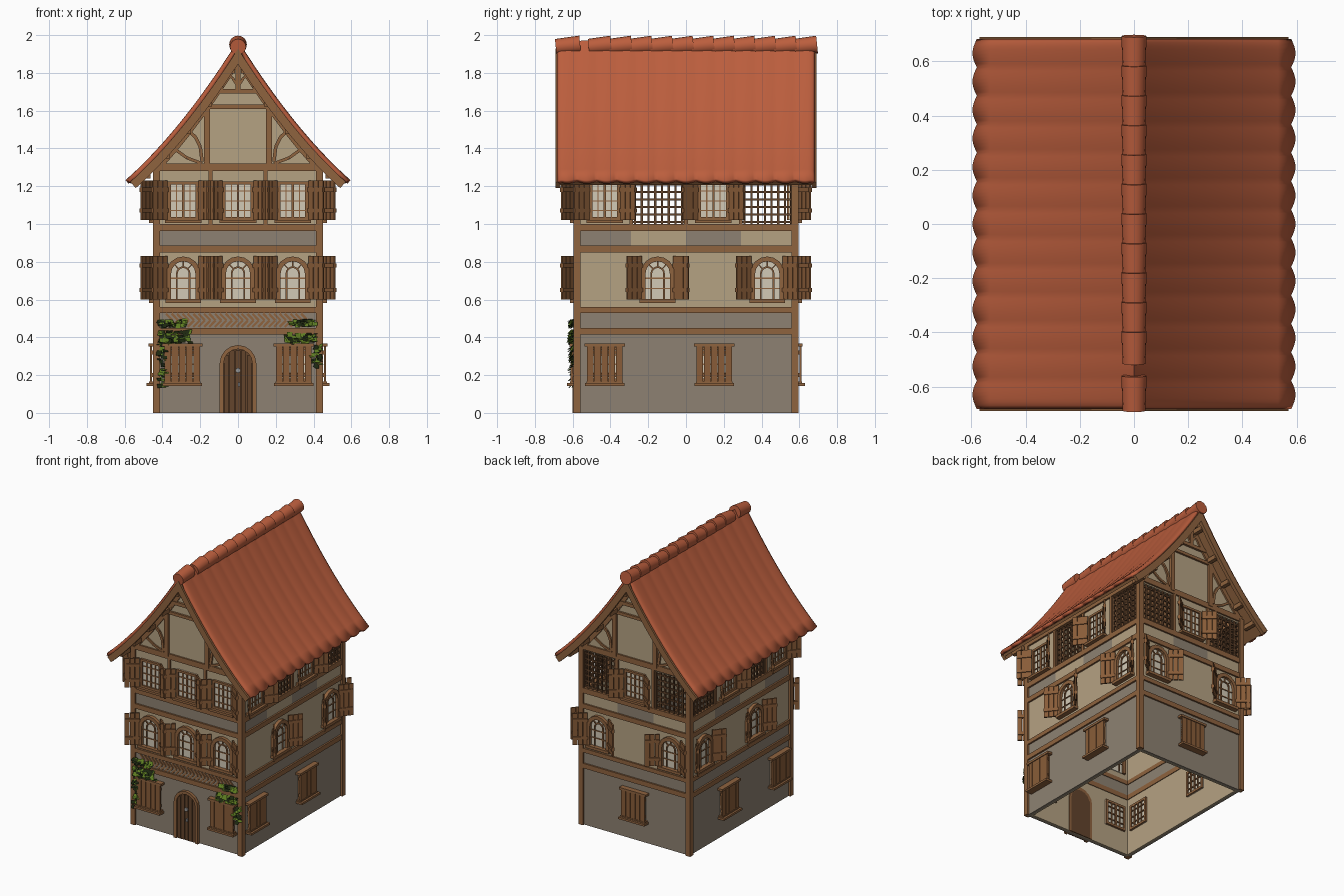
import bpy, bmesh, math, random
from mathutils import Matrix, Vector

if "Cube" in bpy.data.objects:
    bpy.data.objects.remove(bpy.data.objects["Cube"])

random.seed(4)
PI = math.pi


def mat(name, r, g, b):
    m = bpy.data.materials.new(name)
    m.diffuse_color = (r, g, b, 1)
    m.use_nodes = True
    m.node_tree.nodes["Principled BSDF"].inputs["Base Color"].default_value = m.diffuse_color
    return m


ROOF = mat("terracotta", 0.50, 0.112, 0.047)
WOOD = mat("timber brown", 0.275, 0.125, 0.049)
PLANK = mat("shutter brown", 0.25, 0.108, 0.04)
DARK = mat("door brown", 0.125, 0.058, 0.025)
CREAM = mat("cream plaster", 0.46, 0.36, 0.225)
GREY = mat("grey stone", 0.27, 0.222, 0.168)
GLASS = mat("pale glass", 0.65, 0.59, 0.47)
LEAF = mat("leaf green", 0.11, 0.2, 0.015)
SHADE = mat("dark leaf", 0.012, 0.02, 0.005)
IRON = mat("iron grey", 0.3, 0.3, 0.3)

parts = {}


def get(name, m):
    return parts.setdefault(name, (bmesh.new(), m))[0]


def prism(name, m, M, pts, v0, v1):
    """Extrude an outline (u, z) from depth v0 to v1 outwards from a wall."""
    bm = get(name, m)
    a = [bm.verts.new(M @ Vector((u, -v0, z))) for u, z in pts]
    b = [bm.verts.new(M @ Vector((u, -v1, z))) for u, z in pts]
    n = len(pts)
    bm.faces.new(a)
    bm.faces.new(b[::-1])
    for i in range(n):
        bm.faces.new((a[i], b[i], b[(i + 1) % n], a[(i + 1) % n]))


def box(name, m, M, u0, u1, z0, z1, v0, v1):
    prism(name, m, M, [(u0, z0), (u1, z0), (u1, z1), (u0, z1)], v0, v1)


def bars(name, m, M, path, w, v0, v1):
    for p, q in zip(path, path[1:]):
        p, q = Vector(p), Vector(q)
        d = (q - p).normalized() * w / 2
        n = Vector((-d.y, d.x))
        prism(name, m, M, [p + n, p - n, q - n, q + n], v0, v1)


def arch(hw, z0, zs, n=8):
    return [(hw, z0)] + [(hw * math.cos(PI * i / n), zs + hw * math.sin(PI * i / n)) for i in range(n + 1)] + [(-hw, z0)]


def arch_frame(name, m, M, ro, ri, z0, zs, v0, v1):
    o, i = arch(ro, z0, zs), arch(ri, z0, zs)
    for k in range(len(o) - 1):
        prism(name, m, M, [o[k], o[k + 1], i[k + 1], i[k]], v0, v1)


def shutters(M, hw, z0, z1):
    for s in (-1, 1):
        S = M @ Matrix.Translation((s * hw, -0.015, 0)) @ Matrix.Rotation(-s * math.radians(38), 4, 'Z')
        for k in range(3):
            a, b = sorted((s * (0.034 * k + 0.001), s * (0.034 * k + 0.032)))
            box("open_shutters", PLANK, S, a, b, z0, z1, -0.004, 0.006)
        for z in (z0 + 0.04, z1 - 0.06):
            a, b = sorted((0, s * 0.1))
            box("open_shutters", PLANK, S, a, b, z, z + 0.022, -0.009, 0.012)


def square_window(M, z0, z1, hw=0.082):
    box("window_panes", GLASS, M, -hw, hw, z0, z1, -0.035, 0.004)
    for v0, v1 in ((-0.045, -0.03), (0, 0.016)):
        for a, b, c, d in ((-hw, -hw + 0.016, z0, z1), (hw - 0.016, hw, z0, z1),
                           (-hw, hw, z0, z0 + 0.016), (-hw, hw, z1 - 0.016, z1)):
            box("window_frames", WOOD, M, a, b, c, d, v0, v1)
        box("window_frames", WOOD, M, -0.006, 0.006, z0, z1, v0, v1 - 0.004)
        for u in (-0.035, 0.035):
            box("window_frames", WOOD, M, u - 0.003, u + 0.003, z0, z1, v0, v1 - 0.006)
        for k in (1, 2, 3):
            z = z0 + (z1 - z0) * k / 4
            box("window_frames", WOOD, M, -hw, hw, z - 0.003, z + 0.003, v0, v1 - 0.006)
    box("window_sills", WOOD, M, -hw - 0.015, hw + 0.015, z0 - 0.016, z0, 0, 0.035)


def arched_window(M):
    prism("window_panes", GLASS, M, arch(0.072, 0.6, 0.738), -0.035, 0.004)
    for v0, v1 in ((-0.045, -0.03), (0, 0.024)):
        arch_frame("window_frames", WOOD, M, 0.09, 0.064, 0.6, 0.738, v0, v1)
        arch_frame("window_frames", WOOD, M, 0.038, 0.029, 0.6, 0.738, v0, v1 - 0.012)
        for z in (0.655, 0.71):
            box("window_frames", WOOD, M, -0.066, 0.066, z, z + 0.006, v0, v1 - 0.014)
        for a in (0.8, PI / 2, PI - 0.8):
            c, s = math.cos(a), math.sin(a)
            bars("window_frames", WOOD, M, [(0.034 * c, 0.738 + 0.034 * s), (0.07 * c, 0.738 + 0.07 * s)], 0.007, v0, v1 - 0.012)
    box("window_sills", WOOD, M, -0.095, 0.095, 0.582, 0.602, 0, 0.035)
    shutters(M, 0.085, 0.6, 0.83)


def closed_window(M):
    square_window(M, 0.165, 0.35)
    for k in range(5):
        u = -0.094 + 0.0382 * k
        box("closed_shutters", PLANK, M, u, u + 0.0345, 0.155, 0.36, 0.02, 0.032)
    box("closed_shutters", PLANK, M, -0.094, 0.094, 0.19, 0.21, 0.014, 0.022)
    box("closed_shutters", PLANK, M, -0.094, 0.094, 0.31, 0.33, 0.014, 0.022)
    box("window_sills", WOOD, M, -0.105, 0.105, 0.142, 0.157, 0, 0.05)
    box("window_sills", WOOD, M, -0.108, 0.108, 0.352, 0.368, 0, 0.038)


def lattice(M):
    for k in range(8):
        u = -0.125 + 0.25 * k / 7
        box("lattices", DARK, M, u - 0.0055, u + 0.0055, 1.0, 1.27, -0.008, 0.004)
    for k in range(7):
        z = 1.01 + 0.04 * k
        box("lattices", DARK, M, -0.135, 0.135, z - 0.0055, z + 0.0055, -0.012, 0)


# Walls, one side at a time: angle, distance, half width, storeys from left to right
X, Y = 0.435, 0.58
left_side = [-0.43, -0.145, 0.145, 0.43]
sides = [(0, Y, X, [(-.29, 'w'), (0, 'w'), (.29, 'w')], [-.29, 0, .29], [-.295, .295]),
         (90, X, Y, list(zip(left_side, 'wlwl')), [-.15, .43], [-.43, .15]),
         (180, Y, X, [(-.29, 'l'), (0, 'w'), (.29, 'l')], [-.29, .29], [0]),
         (270, X, Y, list(zip(left_side, 'lwlw')), [-.43, .15], [-.15, .43])]
for ang, D, H, top, mid, low in sides:
    M = Matrix.Rotation(math.radians(ang), 4, 'Z') @ Matrix.Translation((0, -D, 0))
    at = lambda u: M @ Matrix.Translation((u, 0, 0))
    box("ground_walls", GREY, M, -H, H, 0, 0.43, -0.02, 0)
    box("inner_walls", CREAM, M, -H + 0.02, H - 0.02, 0, 0.43, -0.03, -0.02)
    box("lower_band", GREY, M, -H, H, 0.43, 0.55, -0.03, 0)
    box("plaster_walls", CREAM, M, -H, H, 0.55, 0.87, -0.03, 0)
    for z0, z1 in ((.415, .45), (.53, .56), (.85, .885), (.962, 1.0), (1.28, 1.32)):
        box("timber_beams", WOOD, M, -H, H, z0, z1, -0.035, 0.012)
    w = 2 * H / len(top)
    for k, (u, kind) in enumerate(top):
        a, b = -H + w * k, -H + w * (k + 1)
        if kind == 'w':
            box("upper_band", GREY, M, a, b, 0.87, 0.98, -0.03, 0)
            box("plaster_walls", CREAM, M, a, b, 0.98, 1.3, -0.03, 0)
            square_window(at(u), 1.02, 1.225)
            shutters(at(u), 0.085, 1.02, 1.23)
        else:
            box("plaster_walls", CREAM, M, a, b, 0.87, 0.98, -0.03, 0)
            lattice(at((a + b) / 2))
        if k:
            box("timber_posts", WOOD, M, a - 0.01, a + 0.01, 0.98, 1.3, -0.03, 0.01)
    for u in mid:
        arched_window(at(u))
    for u in low:
        closed_window(at(u))
I = Matrix.Identity(4)
for sx in (-1, 1):
    for sy in (-1, 1):
        x, y = sx * 0.432, sy * 0.577
        box("corner_posts", WOOD, I, x - 0.018, x + 0.018, 0, 1.3, y - 0.018, y + 0.018)

F = Matrix.Translation((0, -Y, 0))
# Door
prism("door", DARK, F, arch(0.08, 0, 0.262), -0.035, 0.004)
for k in range(5):
    u = -0.075 + 0.0305 * k
    box("door", DARK, F, u, u + 0.027, 0, 0.305 if k in (0, 4) else 0.33, 0, 0.012)
arch_frame("door_frame", WOOD, F, 0.097, 0.076, 0, 0.262, -0.035, 0.022)
prism("door_knocker", IRON, F, [(0.014 * math.cos(a * PI / 4), 0.225 + 0.014 * math.sin(a * PI / 4)) for a in range(8)], 0.01, 0.02)
box("door_knocker", IRON, F, 0.0, 0.01, 0.14, 0.16, 0.01, 0.022)
# Zigzag carving on the front band
for k in range(15):
    u = -0.4 + 0.8 * k / 14
    for d in (-0.018, 0.012):
        if abs(u) < 0.4:
            bars("band_carving", WOOD, F, [(u + d - 0.02, 0.455), (u + d + 0.014, 0.49), (u + d - 0.02, 0.525)][::1 if k < 7 else -1], 0.012, 0, 0.007)


# Roof: flared profile, corrugated tile sheet, boards beneath
def rz(x):
    x = abs(x)
    return 1.97 - 1.6 * x + 0.6 * x * x


def off(x, o):
    s = -1.6 + 1.2 * x
    n = Vector((-s, 1)).normalized()
    return (x - o * n.x, rz(x) - o * n.y)


def half(o):
    xs = [0.585 * i / 14 for i in range(15)]
    return [(0, 1.97 - o * 1.887)] + [p for p in (off(x, o) for x in xs) if p[0] > 0.005]


def band(name, m, o0, o1, v0, v1):
    for s in (-1, 1):
        prism(name, m, I, [(s * x, z) for x, z in half(o0) + half(o1)[::-1]], v0, v1)


bm = get("roof_tiles", ROOF)
NX, NY, COLS = 24, 104, 13
grid = []
for i in range(NX + 1):
    x = 0.58 * (2 * i / NX - 1)
    row = []
    for j in range(NY + 1):
        t = j / NY
        y = 0.683 * (2 * t - 1)
        wave = abs(math.sin(PI * COLS * t))
        e = 0.016 * wave if i in (0, NX) else 0
        ax = abs(x) + e
        lift = 0.005 * wave - 0.014 * max(0, (abs(y) - 0.655) / 0.028) ** 2
        row.append(bm.verts.new((math.copysign(ax, x), y, rz(ax) - 0.003 + lift)))
    grid.append(row)
for i in range(NX):
    for j in range(NY):
        bm.faces.new((grid[i][j], grid[i + 1][j], grid[i + 1][j + 1], grid[i][j + 1]))
band("roof_boards", WOOD, 0.026, 0.045, -0.668, 0.668)
for s in (-1, 1):
    a, b = sorted((s * 0.664, s * 0.69))
    band("barge_boards", WOOD, 0.022, 0.066, a, b)
    a, b = sorted((s * 0.57, s * 0.67))
    for x in (0.08, 0.2, 0.31, 0.42, 0.52):
        for m in (-1, 1):
            u, z = off(x, 0.06)
            box("purlin_ends", WOOD, I, m * u - 0.014, m * u + 0.014, z - 0.016, z + 0.016, a, b)
# Ridge caps
for k in range(12):
    y0, L = 0.683 - 0.109 * (k + 1), 0.12
    if k == 11:
        y0, L = -0.69, 0.13
    R = Matrix.Translation((0, y0 + L / 2, 1.944)) @ Matrix.Rotation(-PI / 2 + 0.1, 4, 'X')
    bmesh.ops.create_cone(get("ridge_caps", ROOF), cap_ends=True, segments=16, radius1=0.042, radius2=0.047, depth=L, matrix=R)

# Gables with timber framing
gx = [0.43 * i / 10 for i in range(11)]
gable = [(x, rz(x) - 0.09) for x in gx]
outline = [(-x, z) for x, z in gable[::-1]] + gable[1:] + [(0.43, 1.27), (-0.43, 1.27)]
for ang in (0, 180):
    G = Matrix.Rotation(math.radians(ang), 4, 'Z') @ Matrix.Translation((0, -Y, 0))
    prism("gable_walls", CREAM, G, outline, -0.03, 0)
    box("gable_timbers", WOOD, G, -0.17, 0.17, 1.61, 1.632, 0, 0.014)
    box("gable_timbers", WOOD, G, -0.12, 0.12, 1.69, 1.715, 0, 0.016)
    box("gable_timbers", WOOD, G, -0.013, 0.013, 1.7, 1.88, 0, 0.014)
    for s in (-1, 1):
        box("gable_timbers", WOOD, G, s * 0.163 - 0.016, s * 0.163 + 0.016, 1.3, 1.645, 0, 0.016)
        bars("gable_timbers", WOOD, G, [(s * x, rz(x) - 0.105) for x in gx], 0.03, 0, 0.012)
        bars("gable_timbers", WOOD, G, [(s * 0.265, 1.495), (s * 0.225, 1.46), (s * 0.2, 1.41), (s * 0.19, 1.33)], 0.018, 0, 0.012)
        bars("gable_timbers", WOOD, G, [(s * 0.19, 1.32), (s * 0.27, 1.35), (s * 0.34, 1.4)], 0.016, 0, 0.01)
        bars("gable_timbers", WOOD, G, [(s * 0.008, 1.74), (s * 0.03, 1.775), (s * 0.07, 1.79)], 0.014, 0, 0.012)

# Ivy on the front corners
patches = [(-.42, -.28, .46, .49, 40), (-.42, -.25, .365, .43, 75), (-.42, -.38, .14, .37, 36),
           (.28, .41, .46, .49, 40), (.25, .41, .37, .42, 65), (.39, .44, .24, .36, 30)]
for u0, u1, z0, z1, n in patches:
    for k in range(n):
        name, m = ("ivy_leaves", LEAF) if k % 2 else ("ivy_shadow_leaves", SHADE)
        T = Matrix.Translation((random.uniform(u0, u1), -Y - random.uniform(0.012, 0.035), random.uniform(z0, z1)))
        R = Matrix.Rotation(random.uniform(-0.6, 0.6), 4, 'Z') @ Matrix.Rotation(random.uniform(0.2, 1.2), 4, 'X')
        c = random.uniform(0.009, 0.016)
        b = get(name, m)
        b.faces.new([b.verts.new(T @ R @ Vector(p)) for p in ((-c, -c, 0), (c, -c, 0), (c, c, 0), (-c, c, 0))])

# Turn every part into an object
for name, (bm, m) in parts.items():
    if name != "roof_tiles" and "leaves" not in name:
        bmesh.ops.recalc_face_normals(bm, faces=bm.faces[:])
    me = bpy.data.meshes.new(name)
    bm.to_mesh(me)
    bm.free()
    me.materials.append(m)
    ob = bpy.data.objects.new(name, me)
    bpy.context.collection.objects.link(ob)
    if name in ("roof_tiles", "ridge_caps"):
        bpy.ops.object.select_all(action='DESELECT')
        ob.select_set(True)
        bpy.context.view_layer.objects.active = ob
        bpy.ops.object.shade_smooth_by_angle(angle=math.radians(40))
    if name == "roof_tiles":
        sol = ob.modifiers.new("thickness", 'SOLIDIFY')
        sol.thickness, sol.offset = 0.024, -1
